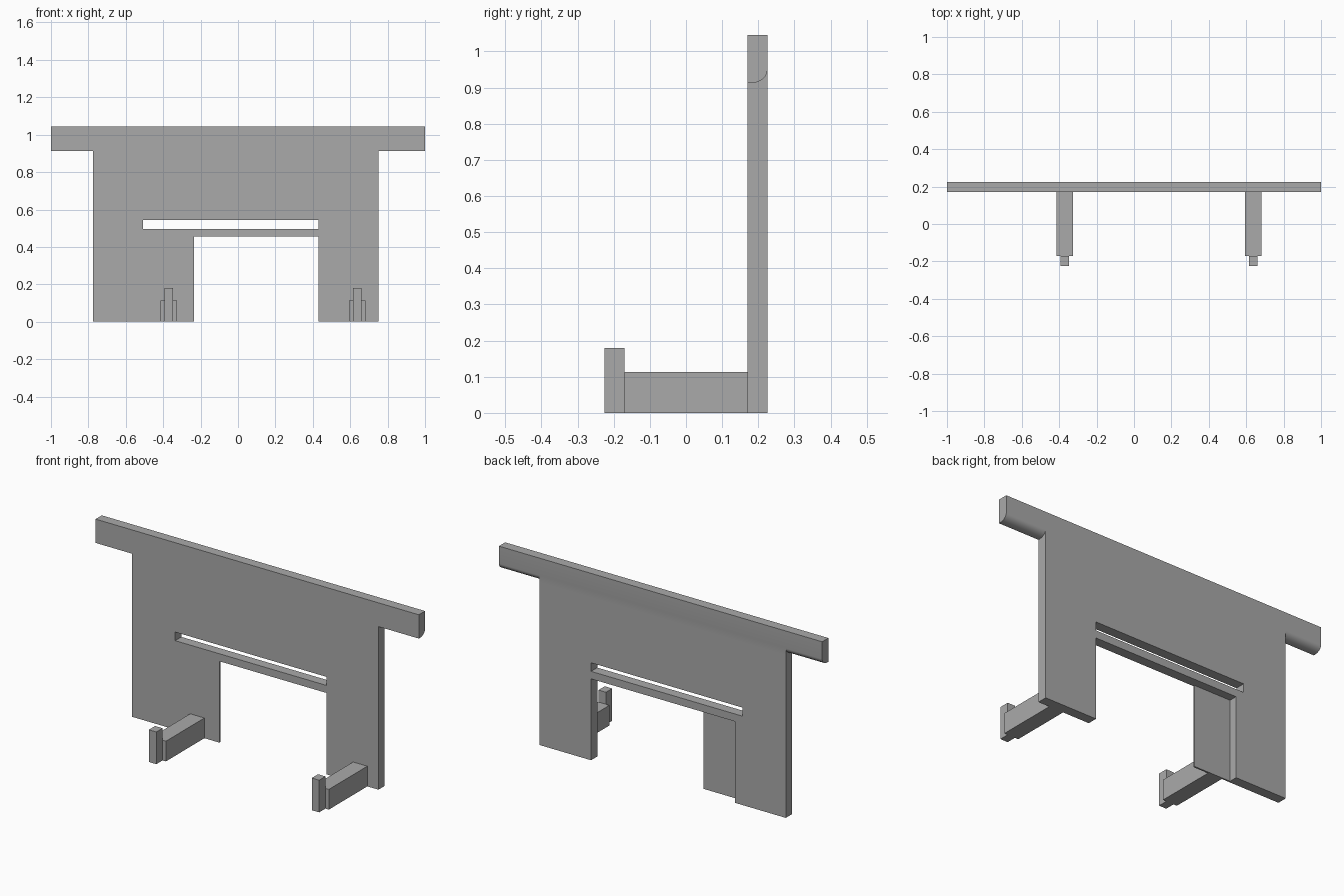
import bpy, bmesh, math
from mathutils import Vector

if "Cube" in bpy.data.objects:
    bpy.data.objects.remove(bpy.data.objects["Cube"])

grey = bpy.data.materials.new("plain grey")
grey.use_nodes = True
grey.diffuse_color = (0.4, 0.4, 0.4, 1)
grey.node_tree.nodes["Principled BSDF"].inputs["Base Color"].default_value = (0.4, 0.4, 0.4, 1)

FRONT, BACK, TOP = 0.17, 0.225, 1.045
EAR_Z = 0.912


def prism(name, points, shift):
    """Extrude a closed 3D outline along a shift vector."""
    bm = bmesh.new()
    face = bm.faces.new([bm.verts.new(p) for p in points])
    new = bmesh.ops.extrude_face_region(bm, geom=[face])["geom"]
    bmesh.ops.translate(bm, vec=Vector(shift),
                        verts=[g for g in new if isinstance(g, bmesh.types.BMVert)])
    bmesh.ops.recalc_face_normals(bm, faces=bm.faces)
    mesh = bpy.data.meshes.new(name)
    bm.to_mesh(mesh)
    bm.free()
    mesh.materials.append(grey)
    obj = bpy.data.objects.new(name, mesh)
    bpy.context.collection.objects.link(obj)
    return obj


def box(name, x0, x1, y0, y1, z0, z1):
    return prism(name, [(x0, y0, z0), (x1, y0, z0), (x1, y1, z0), (x0, y1, z0)],
                 (0, 0, z1 - z0))


def cut(target, cutter):
    """Subtract the cutter from the target, then discard it."""
    mod = target.modifiers.new("cut", "BOOLEAN")
    mod.operation, mod.solver, mod.object = "DIFFERENCE", "EXACT", cutter
    bpy.context.view_layer.objects.active = target
    bpy.ops.object.modifier_apply(modifier=mod.name)
    bpy.data.objects.remove(cutter)


# Upright panel: two legs, a bridge between them and an ear at each top corner
outline = [(-0.775, 0), (-0.235, 0), (-0.235, 0.455), (0.43, 0.455), (0.43, 0),
           (0.75, 0), (0.75, EAR_Z), (1, EAR_Z), (1, TOP), (-1, TOP),
           (-1, EAR_Z), (-0.775, EAR_Z)]
panel = prism("upright_panel", [(x, FRONT, z) for x, z in outline], (0, BACK - FRONT, 0))

# Narrow slot above the bridge, and the thinned inner strip of one leg
cut(panel, box("slot_cutter", -0.508, 0.43, 0.1, 0.3, 0.497, 0.545))
cut(panel, box("recess_cutter", -0.46, -0.2, FRONT + 0.009, 0.3, -0.1, 0.455))

# Rounded lower back edge of the ears
arc = [(0.178 + 0.047 * math.sin(a), EAR_Z + 0.036 * (1 - math.cos(a)))
       for a in (math.pi / 2 * i / 10 for i in range(11))]
corner = arc + [(0.26, arc[-1][1]), (0.26, 0.88), (arc[0][0], 0.88)]
for x, width in ((-1.05, 0.275), (0.75, 0.3)):
    cut(panel, prism("ear_cutter", [(x, y, z) for y, z in corner], (width, 0, 0)))

# Feet reaching forward, each ending in an upright stop
for side, x in (("right", -0.371), ("left", 0.637)):
    box(side + "_foot", x - 0.044, x + 0.044, -0.17, FRONT, 0, 0.113)
    box(side + "_foot_stop", x - 0.023, x + 0.023, -BACK, -0.17, 0, 0.18)

# Smooth the rounded ears only
bpy.ops.object.select_all(action="DESELECT")
panel.select_set(True)
bpy.context.view_layer.objects.active = panel
bpy.ops.object.shade_smooth_by_angle(angle=math.radians(30))
